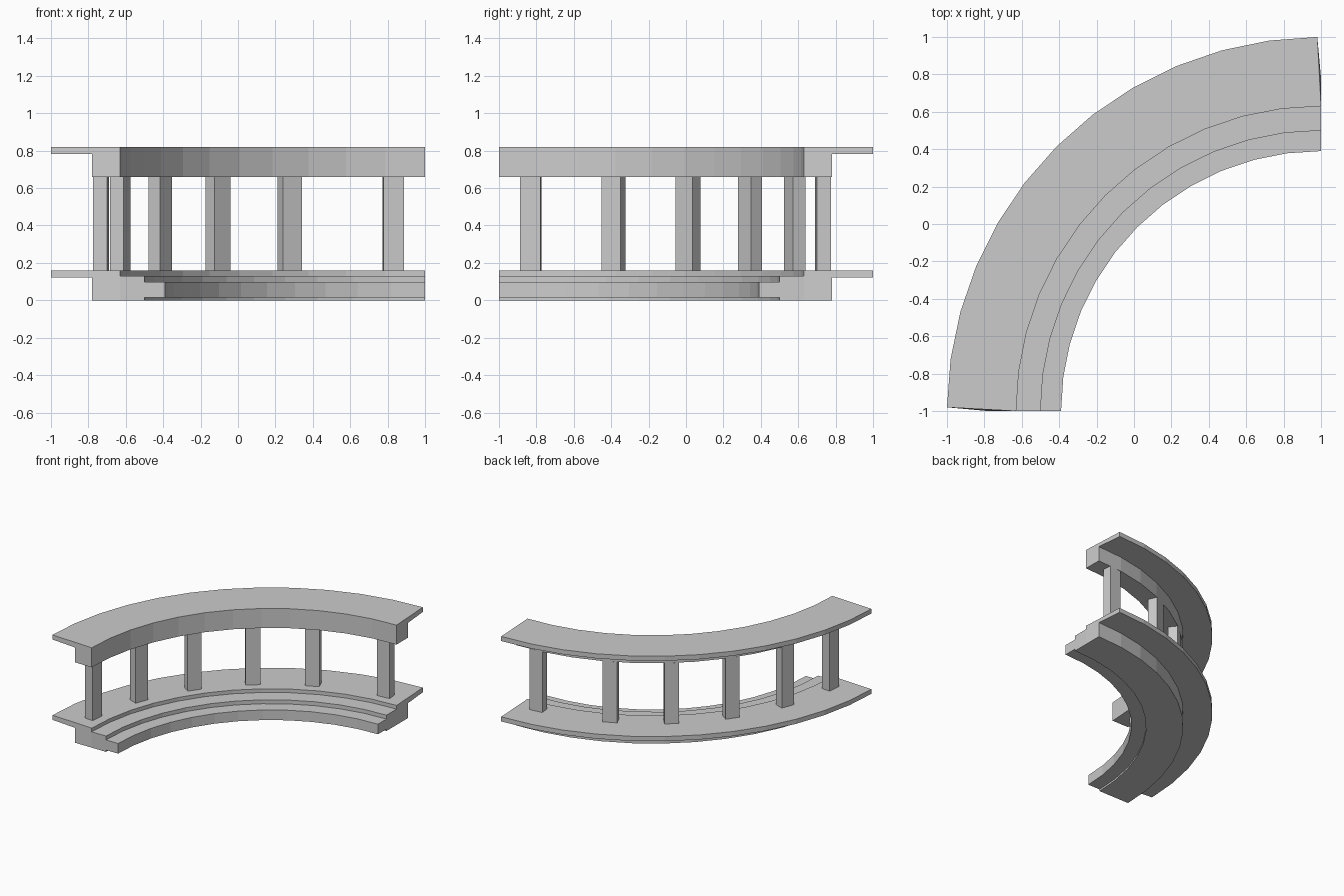
import bpy, bmesh
from math import radians, sin, cos
from mathutils import Matrix

if "Cube" in bpy.data.objects:
    bpy.data.objects.remove(bpy.data.objects["Cube"])

CX, CY = 1.0, -1.0      # centre of the quarter circle
SEGS = 12


def make_object(name, bm):
    bmesh.ops.recalc_face_normals(bm, faces=bm.faces)
    mesh = bpy.data.meshes.new(name)
    bm.to_mesh(mesh)
    bm.free()
    obj = bpy.data.objects.new(name, mesh)
    bpy.context.collection.objects.link(obj)
    return obj


def sweep(name, profile):
    """Sweep a closed (radius, z) profile around the quarter circle."""
    bm = bmesh.new()
    rings = []
    for i in range(SEGS + 1):
        ring = []
        for r, z in profile:
            # the overhanging lip stops slightly short at both ends
            inset = 0.57 if r > 1.9 else 0.0
            a = radians(inset + (90 - 2 * inset) * i / SEGS)
            ring.append(bm.verts.new((CX - r * cos(a), CY + r * sin(a), z)))
        rings.append(ring)
    n = len(profile)
    for r0, r1 in zip(rings, rings[1:]):
        for k in range(n):
            bm.faces.new((r0[k], r0[(k + 1) % n], r1[(k + 1) % n], r1[k]))
    bm.faces.new(rings[0])
    bm.faces.new(rings[-1])
    return make_object(name, bm)


def box_profile(r0, r1, z0, z1):
    return [(r0, z0), (r1, z0), (r1, z1), (r0, z1)]


def rail_profile(z0, lip, z1):
    return [(1.63, z0), (1.78, z0), (1.78, lip), (2.0, lip), (2.0, z1), (1.63, z1)]


# Base and top rails with an outer overhanging lip
sweep("base_rail", rail_profile(0.0, 0.122, 0.16))
sweep("top_rail", rail_profile(0.66, 0.782, 0.82))

# Inner steps
sweep("upper_step", box_profile(1.50, 1.63, 0.0, 0.13))
sweep("lower_step", box_profile(1.39, 1.52, 0.015, 0.098))

# Pillars between the rails
for i, deg in enumerate((5.6, 20.6, 35.5, 50.5, 65.4, 84.4)):
    a = radians(deg)
    bm = bmesh.new()
    bmesh.ops.create_cube(bm, size=1.0, matrix=(
        Matrix.Translation((CX - 1.74 * cos(a), CY + 1.74 * sin(a), 0.41))
        @ Matrix.Rotation(-a, 4, 'Z')
        @ Matrix.Diagonal((0.075, 0.11, 0.50, 1.0))))
    make_object(f"pillar_{i + 1}", bm)
